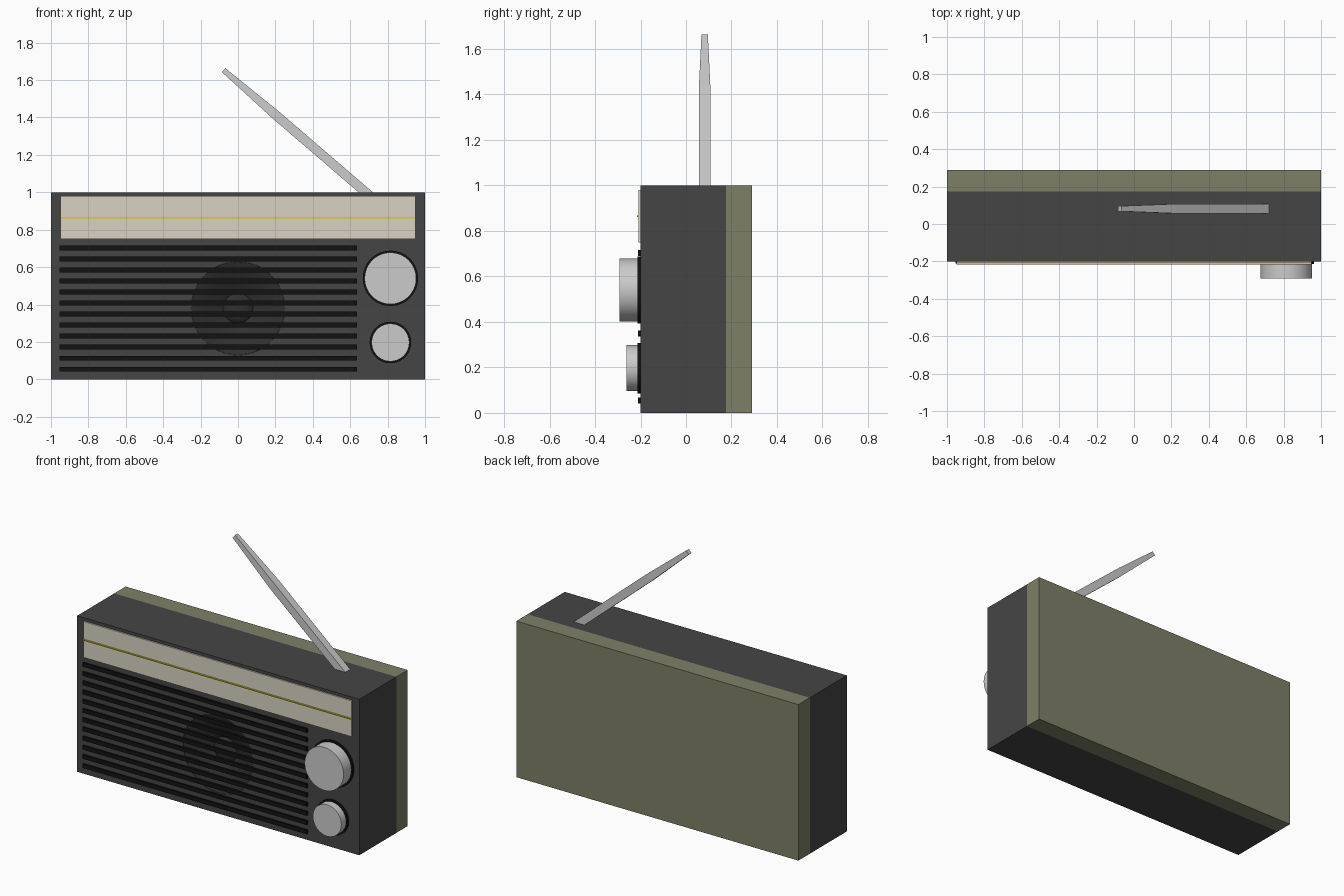
import bpy, bmesh, math
from mathutils import Matrix, Vector

if "Cube" in bpy.data.objects:
    bpy.data.objects.remove(bpy.data.objects["Cube"])


def material(name, rgb):
    m = bpy.data.materials.new(name)
    m.diffuse_color = (*rgb, 1)
    m.use_nodes = True
    m.node_tree.nodes["Principled BSDF"].inputs["Base Color"].default_value = m.diffuse_color
    return m


CASE = material("charcoal", (0.06, 0.06, 0.06))
OLIVE = material("olive", (0.21, 0.215, 0.135))
CREAM = material("cream", (0.69, 0.65, 0.54))
BLACK = material("black", (0.006, 0.006, 0.006))
YELLOW = material("yellow", (0.7, 0.65, 0.01))
CONE = material("cone_grey", (0.03, 0.03, 0.03))


def finish(name, bm, mat=None, smooth=False):
    bmesh.ops.recalc_face_normals(bm, faces=bm.faces)
    me = bpy.data.meshes.new(name)
    bm.to_mesh(me)
    bm.free()
    ob = bpy.data.objects.new(name, me)
    bpy.context.collection.objects.link(ob)
    if mat:
        me.materials.append(mat)
    if smooth:
        bpy.ops.object.select_all(action='DESELECT')
        bpy.context.view_layer.objects.active = ob
        ob.select_set(True)
        bpy.ops.object.shade_smooth_by_angle(angle=math.radians(30))
    return ob


def box(name, x, y, z, mat=None):
    bm = bmesh.new()
    bmesh.ops.create_cube(bm, size=1)
    for v in bm.verts:
        v.co = Vector(r[0] + (c + 0.5) * (r[1] - r[0]) for c, r in zip(v.co, (x, y, z)))
    return finish(name, bm, mat)


def lathe(name, cx, cz, profile, mat=None, n=64):
    """Revolve (radius, y) points around a y-axis through (cx, cz)."""
    bm = bmesh.new()
    rings = []
    for r, y in profile:
        if r == 0:
            rings.append([bm.verts.new((cx, y, cz))] * n)
        else:
            rings.append([bm.verts.new((cx + r * math.cos(2 * math.pi * i / n), y,
                                        cz + r * math.sin(2 * math.pi * i / n))) for i in range(n)])
    for a, b in zip(rings, rings[1:]):
        for i in range(n):
            j = (i + 1) % n
            bm.faces.new(dict.fromkeys((a[i], a[j], b[j], b[i])))
    return finish(name, bm, mat, True)


def disc(name, cx, cz, r, y0, y1, mat=None):
    return lathe(name, cx, cz, [(0, y0), (r, y0), (r, y1), (0, y1)], mat)


# Case with a round speaker opening, and the back cover
case = box("case", (-1, 1), (-0.2, 0.175), (0, 1), CASE)
cutter = disc("speaker_cutter", 0, 0.38, 0.25, -0.3, -0.11)
cutter.hide_render = True
cutter.hide_set(True)
cut = case.modifiers.new("speaker_hole", 'BOOLEAN')
cut.operation = 'DIFFERENCE'
cut.solver = 'EXACT'
cut.object = cutter
box("back_cover", (-1, 1), (0.175, 0.29), (0, 1), OLIVE)

# Recessed speaker cone with a domed centre
lathe("speaker_cone", 0, 0.38,
      [(0, -0.109), (0.249, -0.109), (0.249, -0.198), (0.225, -0.192), (0.16, -0.165), (0.08, -0.125),
       (0.07, -0.137), (0.04, -0.15), (0, -0.155)], CONE)

# Grille slats
for i in range(12):
    z = 0.054 + i * 0.059
    box(f"grille_slat_{i + 1}", (-0.955, 0.635), (-0.211, -0.195), (z - 0.013, z + 0.013), BLACK)

# Tuning dial and its dividing line
box("dial_panel", (-0.95, 0.95), (-0.209, -0.195), (0.75, 0.98), CREAM)
box("dial_line", (-0.95, 0.95), (-0.216, -0.205), (0.861, 0.868), YELLOW)

# Knobs on dark collars
for name, z, r, front in (("tuning", 0.54, 0.138, -0.292), ("volume", 0.197, 0.101, -0.262)):
    disc(f"{name}_collar", 0.815, z, r + 0.01, -0.214, -0.195, BLACK)
    disc(f"{name}_knob", 0.815, z, r, front, -0.2)

# Tapered square antenna leaning to the left
bm = bmesh.new()
base, tip = Vector((0.683, 0.082, 1.0)), Vector((-0.077, 0.082, 1.653))
d = (tip - base).normalized()
side, across = Vector((0, 1, 0)), d.cross(Vector((0, 1, 0)))
rings = []
for t, h in ((-0.08, 0.025), (0.64, 0.025), (1.0, 0.014)):
    p = base.lerp(tip, t)
    rings.append([bm.verts.new(p + side * h * a + across * h * b)
                  for a, b in ((-1, -1), (1, -1), (1, 1), (-1, 1))])
for a, b in zip(rings, rings[1:]):
    for i in range(4):
        j = (i + 1) % 4
        bm.faces.new((a[i], a[j], b[j], b[i]))
bm.faces.new(rings[0])
bm.faces.new(rings[-1])
finish("antenna", bm)
